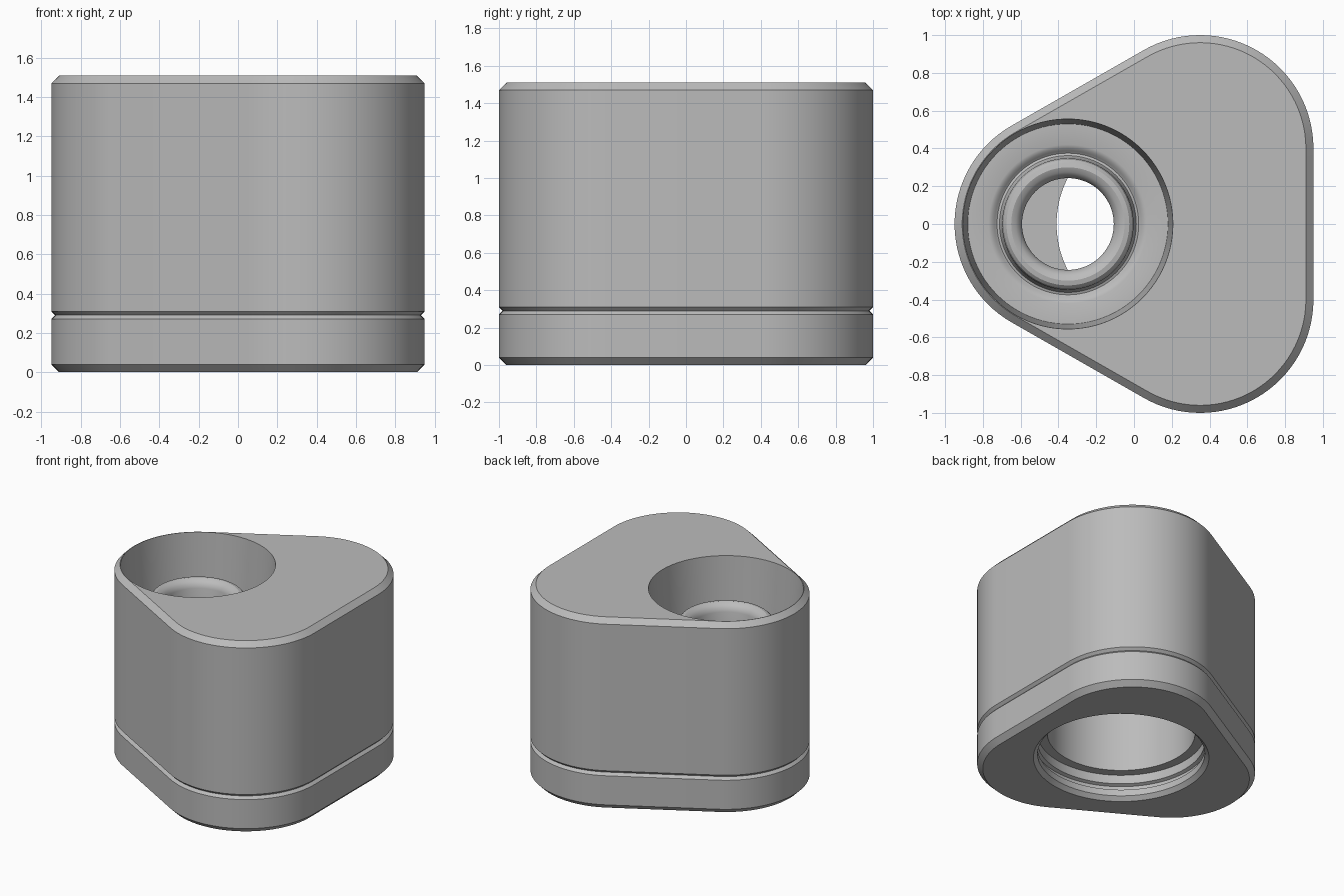
import bpy, bmesh, math

if "Cube" in bpy.data.objects:
    bpy.data.objects.remove(bpy.data.objects["Cube"], do_unlink=True)

GREY = (0.5, 0.5, 0.5, 1.0)
mat = bpy.data.materials.new("machined grey")
mat.use_nodes = True
mat.diffuse_color = GREY
mat.node_tree.nodes["Principled BSDF"].inputs["Base Color"].default_value = GREY


def make_object(name, bm):
    bmesh.ops.recalc_face_normals(bm, faces=bm.faces)
    mesh = bpy.data.meshes.new(name)
    bm.to_mesh(mesh)
    bm.free()
    obj = bpy.data.objects.new(name, mesh)
    mesh.materials.append(mat)
    bpy.context.collection.objects.link(obj)
    return obj


def loft(name, rings):
    """Closed solid through rings of equal point count, capped at both ends."""
    bm = bmesh.new()
    loops = [[bm.verts.new(p) for p in ring] for ring in rings]
    n = len(loops[0])
    for a, b in zip(loops, loops[1:]):
        for i in range(n):
            j = (i + 1) % n
            bm.faces.new((a[i], a[j], b[j], b[i]))
    bm.faces.new(loops[0][::-1])
    bm.faces.new(loops[-1])
    return make_object(name, bm)


def outline(radius, z, steps=32):
    """Rounded triangle: the hull of three equal circles."""
    t = math.atan2(0.4, 0.7) + math.pi / 2
    arcs = (((0.35, -0.4), -t, 0), ((0.35, 0.4), 0, t),
            ((-0.35, 0), t, 2 * math.pi - t))
    pts = []
    for (cx, cy), start, end in arcs:
        for i in range(steps + 1):
            a = start + (end - start) * i / steps
            pts.append((cx + radius * math.cos(a), cy + radius * math.sin(a), z))
    return pts


def turned(name, cx, profile, segments=96):
    """Solid of revolution about a vertical axis at x = cx."""
    return loft(name, [[(cx + r * math.cos(2 * math.pi * i / segments),
                         r * math.sin(2 * math.pi * i / segments), z)
                        for i in range(segments)] for r, z in profile])


# Block with chamfered ends and a V groove around the base
body = loft("valve_block", [outline(r, z) for r, z in (
    (0.56, 0), (0.6, 0.04), (0.6, 0.27), (0.58, 0.29),
    (0.6, 0.31), (0.6, 1.47), (0.56, 1.51))])

# Tapered top port, leaving a rounded seat around a blind hole
port = turned("port_cutter", -0.35, (
    (0.243, 0.7), (0.243, 1.21), (0.255, 1.24), (0.275, 1.26), (0.30, 1.27),
    (0.325, 1.265), (0.34, 1.25), (0.348, 1.22), (0.352, 1.06), (0.362, 1.035),
    (0.375, 1.03), (0.388, 1.04), (0.40, 1.053), (0.42, 1.06),
    (0.53, 1.06), (0.557, 1.53)))

# Main bore from below with a chamfered, grooved counterbore
bore = turned("bore_cutter", 0.12, (
    (0.65, -0.02), (0.60, 0.03), (0.60, 0.08), (0.625, 0.09), (0.625, 0.12),
    (0.60, 0.13), (0.60, 0.2), (0.53, 0.2), (0.53, 0.9)))

bpy.context.view_layer.objects.active = body
for cutter in (port, bore):
    cutter.hide_render = True
    mod = body.modifiers.new(cutter.name, "BOOLEAN")
    mod.operation = "DIFFERENCE"
    mod.solver = "EXACT"
    mod.object = cutter
    bpy.ops.object.modifier_apply(modifier=mod.name)
    bpy.data.objects.remove(cutter, do_unlink=True)

bpy.ops.object.select_all(action="DESELECT")
body.select_set(True)
bpy.ops.object.shade_smooth_by_angle(angle=math.radians(30))
